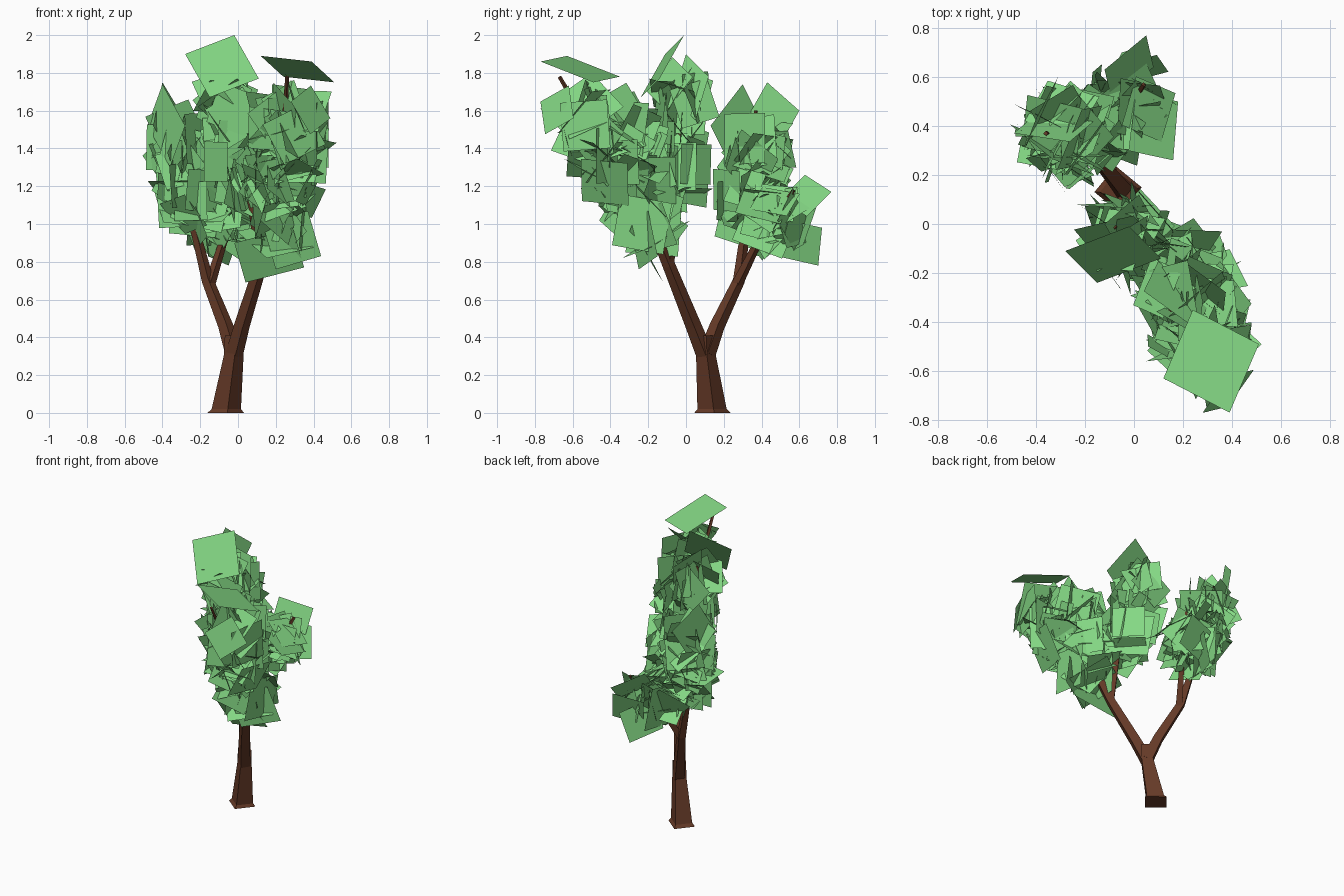
import bpy, bmesh, math, random
from mathutils import Vector, Euler

random.seed(11)


def material(name, color):
    m = bpy.data.materials.new(name)
    m.diffuse_color = color
    return m


bark = material("bark", (0.13, 0.042, 0.02, 1))
green = material("leaf_green", (0.23, 0.68, 0.23, 1))


def finish(bm, name, mat):
    me = bpy.data.meshes.new(name)
    bm.to_mesh(me)
    bm.free()
    me.materials.append(mat)
    bpy.context.collection.objects.link(bpy.data.objects.new(name, me))


def limb(name, points, sides=4, flat_start=0):
    """Faceted tapering tube through (x, y, z, radius) points."""
    bm = bmesh.new()
    ps = [Vector(p[:3]) for p in points]
    rings = []
    for i, p in enumerate(ps):
        t = ps[min(i + 1, len(ps) - 1)] - ps[max(i - 1, 0)]
        q = Vector((0, 0, 1)).rotation_difference(t)
        ring = []
        for k in range(sides):
            a = 2 * math.pi * k / sides + 0.1
            v = Vector((math.cos(a), math.sin(a), 0)) * points[i][3]
            ring.append(bm.verts.new(p + (v if i < flat_start else q @ v)))
        rings.append(ring)
    for a, b in zip(rings, rings[1:]):
        for k in range(sides):
            j = (k + 1) % sides
            bm.faces.new((a[k], a[j], b[j], b[k]))
    bm.faces.new(rings[0][::-1])
    bm.faces.new(rings[-1])
    finish(bm, name, bark)


# Trunk with flared foot, and the branches
limb("trunk", [(-0.065, 0.14, 0, 0.097), (-0.062, 0.138, 0.02, 0.078),
               (-0.022, 0.105, 0.31, 0.052), (-0.02, 0.104, 0.41, 0.05)], flat_start=4)
limb("front_branch", [(-0.02, 0.1, 0.31, 0.047), (0.02, 0.04, 0.46, 0.042),
                      (0.12, -0.09, 0.78, 0.034), (0.17, -0.2, 1.05, 0.028),
                      (0.24, -0.46, 1.42, 0.018), (0.26, -0.67, 1.78, 0.01)])
limb("back_branch", [(-0.02, 0.11, 0.31, 0.047), (-0.065, 0.165, 0.46, 0.04),
                     (-0.16, 0.28, 0.7, 0.032), (-0.22, 0.31, 0.94, 0.025),
                     (-0.3, 0.35, 1.2, 0.018), (-0.36, 0.37, 1.6, 0.01)])
limb("back_side_branch", [(-0.15, 0.27, 0.68, 0.03), (-0.08, 0.38, 0.9, 0.022),
                          (0, 0.5, 1.07, 0.015), (0.04, 0.57, 1.18, 0.01)])
limb("middle_branch", [(0.12, -0.09, 0.78, 0.03), (0.08, -0.08, 1.1, 0.025),
                       (-0.05, -0.03, 1.45, 0.016), (-0.08, -0.01, 1.78, 0.01)])
limb("front_side_branch", [(0.17, -0.2, 1.05, 0.024), (0.2, -0.24, 1.3, 0.017),
                           (0.15, -0.35, 1.65, 0.01)])


def axis_distance(v, p, q):
    d = q - p
    t = max(0, min(1, (v - p).dot(d) / d.dot(d)))
    return (v - p - d * t).length


def foliage(name, p, q, r, count):
    """Randomly turned square leaf cards kept inside a capsule."""
    p, q = Vector(p), Vector(q)
    bm = bmesh.new()
    made = 0
    while made < count:
        c = p.lerp(q, random.random()) + Vector([random.uniform(-r, r) for _ in range(3)])
        e = Euler([random.uniform(0, 2 * math.pi) for _ in range(3)])
        h = random.uniform(0.1, 0.15)
        vs = []
        for x, y in ((-h, -h), (h, -h), (h, h), (-h, h)):
            v = Vector((x, y, 0))
            v.rotate(e)
            vs.append(c + v)
        if all(axis_distance(v, p, q) < r for v in vs):
            bm.faces.new([bm.verts.new(v) for v in vs])
            made += 1
    finish(bm, name, green)


# Leaf clumps around the branches
foliage("front_leaves", (0.22, -0.2, 1.0), (0.29, -0.54, 1.58), 0.25, 75)
foliage("front_side_leaves", (0.2, -0.25, 1.2), (0.2, -0.33, 1.58), 0.23, 26)
foliage("middle_leaves", (0.06, -0.08, 1.15), (-0.08, -0.02, 1.68), 0.22, 36)
foliage("back_leaves", (-0.22, 0.32, 1.08), (-0.31, 0.38, 1.48), 0.24, 48)
foliage("back_side_leaves", (-0.1, 0.42, 1.02), (-0.02, 0.52, 1.02), 0.235, 26)

# Large outer leaves: three corners each, the fourth completes the parallelogram
outer = [
    ((-0.28, -0.11, 1.9), (-0.02, -0.01, 2.0), (0.11, -0.14, 1.77)),
    ((0.12, -0.63, 1.89), (0.24, -0.35, 1.78), (0.51, -0.49, 1.75)),
    ((-0.1, 0.56, 1.16), (0.18, 0.5, 1.0), (0.16, 0.26, 1.06)),
    ((-0.12, 0.63, 1.26), (0.05, 0.77, 1.17), (0.08, 0.64, 1.04)),
    ((0.07, -0.02, 1.14), (0.36, -0.03, 1.0), (0.3, -0.12, 0.93)),
    ((0.04, -0.12, 0.69), (0.35, -0.17, 0.77), (0.29, -0.28, 0.98)),
    ((0.2, -0.25, 0.76), (0.44, -0.15, 0.83), (0.37, -0.2, 1.07)),
    ((-0.4, 0.43, 1.75), (-0.31, 0.6, 1.6), (-0.36, 0.47, 1.37)),
    ((-0.4, 0.3, 1.74), (-0.28, 0.13, 1.52), (-0.36, 0.24, 1.3)),
    ((-0.3, 0.27, 1.39), (-0.22, 0.55, 1.3), (-0.08, 0.52, 1.22)),
    ((-0.16, 0.48, 0.83), (-0.05, 0.7, 0.78), (0.02, 0.72, 0.98)),
    ((0.25, -0.5, 1.8), (0.3, -0.77, 1.61), (0.38, -0.6, 1.43)),
    ((-0.12, 0.0, 1.9), (0.02, 0.12, 1.78), (0.06, 0.05, 1.55)),
]
bm = bmesh.new()
for a, b, c in outer:
    d = Vector(a) + Vector(c) - Vector(b)
    bm.faces.new([bm.verts.new(v) for v in (a, b, c, d)])
finish(bm, "outer_leaves", green)
